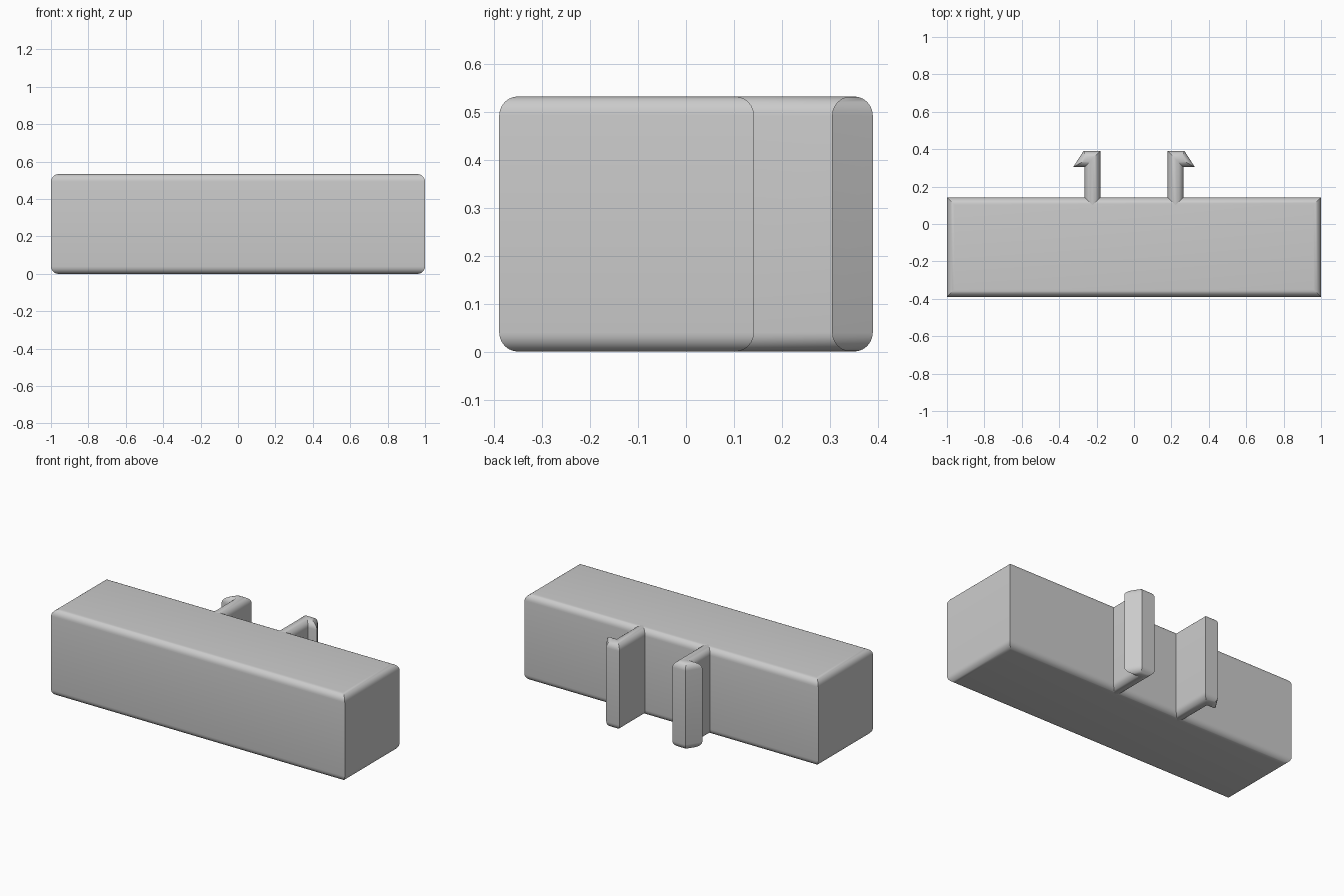
import bpy, bmesh, math
from mathutils import Vector

HEIGHT = 0.533
RADIUS = 0.04
STEPS = 6

cube = bpy.data.objects.get("Cube")
if cube:
    bpy.data.objects.remove(cube, do_unlink=True)

grey = bpy.data.materials.new("light grey")
grey.use_nodes = True
colour = (0.6, 0.6, 0.6, 1)
grey.diffuse_color = colour
grey.node_tree.nodes["Principled BSDF"].inputs["Base Color"].default_value = colour


def inset(outline, distance):
    """Move every side of a counter-clockwise outline inwards, with mitred corners."""
    result = []
    for i, point in enumerate(outline):
        before = (point - outline[i - 1]).normalized()
        after = (outline[(i + 1) % len(outline)] - point).normalized()
        n1 = Vector((-before.y, before.x))
        n2 = Vector((-after.y, after.x))
        result.append(point + (n1 + n2) * distance / (1 + n1.dot(n2)))
    return result


def rounded_prism(name, points):
    """Upright prism whose top and bottom rims are rounded; upright edges stay sharp."""
    outline = [Vector(p) for p in points]
    angles = [math.pi / 2 * i / STEPS for i in range(STEPS + 1)]
    lower = [(RADIUS * (1 - math.sin(a)), RADIUS * (1 - math.cos(a))) for a in angles]
    layers = lower + [(d, HEIGHT - z) for d, z in reversed(lower)]

    bm = bmesh.new()
    rings = [[bm.verts.new((p.x, p.y, z)) for p in inset(outline, d)] for d, z in layers]
    count = len(outline)
    for low, high in zip(rings, rings[1:]):
        for i in range(count):
            j = (i + 1) % count
            bm.faces.new((low[i], low[j], high[j], high[i]))
    bm.faces.new(reversed(rings[0]))
    bm.faces.new(rings[-1])
    bmesh.ops.recalc_face_normals(bm, faces=bm.faces)

    mesh = bpy.data.meshes.new(name)
    bm.to_mesh(mesh)
    bm.free()
    mesh.materials.append(grey)
    obj = bpy.data.objects.new(name, mesh)
    bpy.context.collection.objects.link(obj)
    bpy.ops.object.select_all(action="DESELECT")
    obj.select_set(True)
    bpy.context.view_layer.objects.active = obj
    bpy.ops.object.shade_smooth_by_angle(angle=math.radians(30))
    return obj


# Main block
rounded_prism("block", [(-1, -0.39), (1, -0.39), (1, 0.142), (-1, 0.142)])

# Barbed clips on the back; the stem runs into the block so the roundings meet
clip = [(0.18, 0.06), (0.264, 0.06), (0.264, 0.305), (0.325, 0.305),
        (0.27, 0.39), (0.18, 0.39)]
rounded_prism("left_clip", clip)
rounded_prism("right_clip", [(-x, y) for x, y in reversed(clip)])
